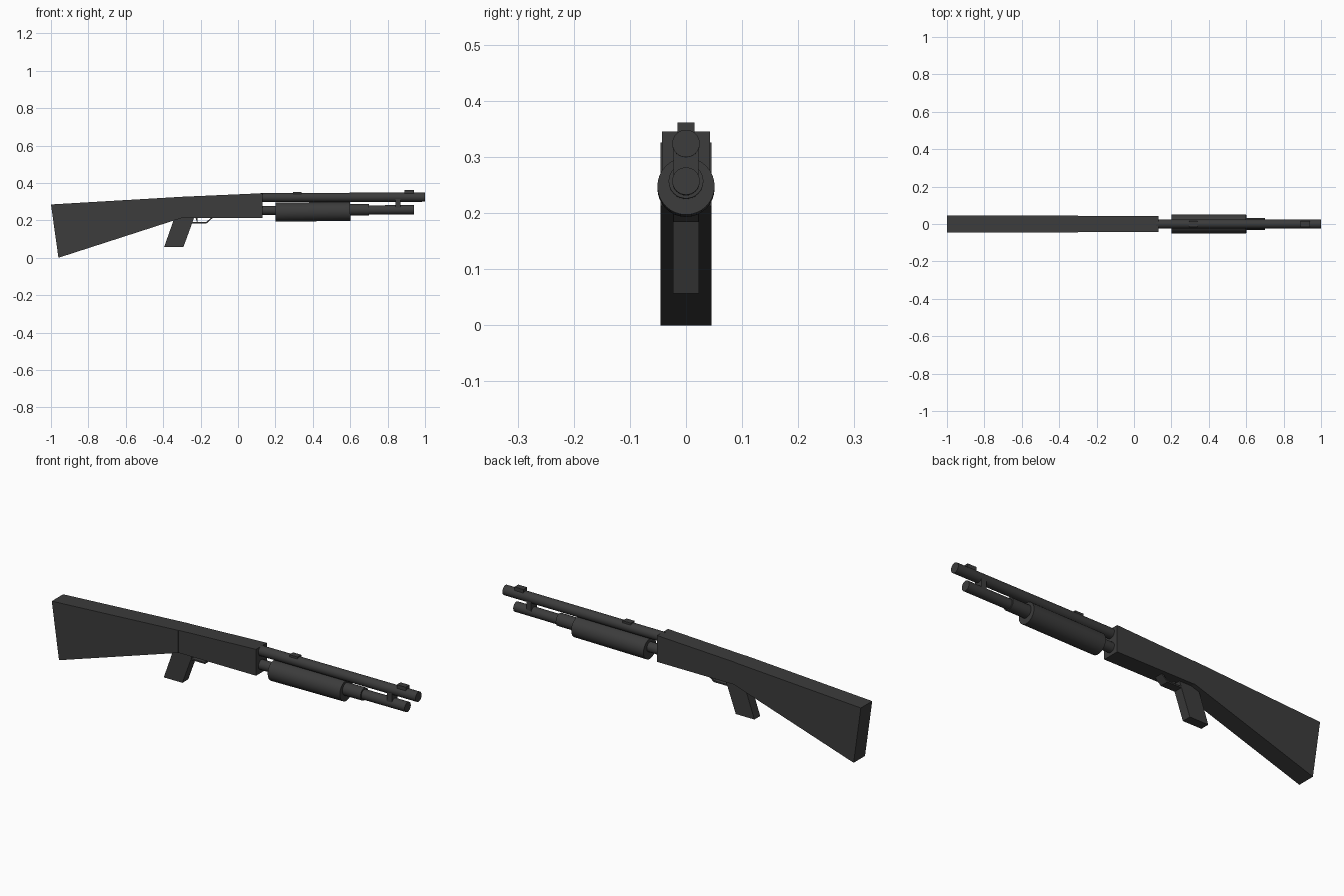
import bpy
import bmesh
from mathutils import Vector

if "Cube" in bpy.data.objects:
    bpy.data.objects.remove(bpy.data.objects["Cube"])

# One dark gunmetal colour
metal = bpy.data.materials.new("dark_gunmetal")
metal.use_nodes = True
colour = (0.045, 0.045, 0.045, 1)
metal.diffuse_color = colour
metal.node_tree.nodes["Principled BSDF"].inputs["Base Color"].default_value = colour


def finish(name, bm):
    bmesh.ops.recalc_face_normals(bm, faces=bm.faces)
    mesh = bpy.data.meshes.new(name)
    bm.to_mesh(mesh)
    bm.free()
    mesh.materials.append(metal)
    obj = bpy.data.objects.new(name, mesh)
    bpy.context.collection.objects.link(obj)
    return obj


def plate(name, profile, half_width):
    """Side profile in x and z, extruded evenly across y."""
    bm = bmesh.new()
    face = bm.faces.new([bm.verts.new((x, -half_width, z)) for x, z in profile])
    new = bmesh.ops.extrude_face_region(bm, geom=[face])["geom"]
    verts = [v for v in new if isinstance(v, bmesh.types.BMVert)]
    bmesh.ops.translate(bm, verts=verts, vec=(0, 2 * half_width, 0))
    return finish(name, bm)


def block(name, x0, x1, z0, z1, half_width):
    return plate(name, [(x0, z0), (x1, z0), (x1, z1), (x0, z1)], half_width)


def tube(name, x0, z0, x1, z1, radius):
    """Smooth capped cylinder between two points on the centre plane."""
    a, b = Vector((x0, 0, z0)), Vector((x1, 0, z1))
    bm = bmesh.new()
    bmesh.ops.create_cone(bm, cap_ends=True, segments=32, radius1=radius,
                          radius2=radius, depth=(b - a).length)
    bm.transform((b - a).to_track_quat("Z", "Y").to_matrix().to_4x4())
    bmesh.ops.translate(bm, verts=bm.verts, vec=(a + b) / 2)
    obj = finish(name, bm)
    bpy.ops.object.select_all(action="DESELECT")
    obj.select_set(True)
    bpy.context.view_layer.objects.active = obj
    bpy.ops.object.shade_smooth_by_angle(angle=0.6)
    return obj


# Stock, receiver and grip
plate("stock", [(-1, 0.285), (-0.96, 0.0), (-0.3, 0.213), (-0.3, 0.326)], 0.045)
plate("receiver", [(-0.3, 0.326), (-0.3, 0.213), (0.13, 0.213), (0.13, 0.345)], 0.043)
plate("grip", [(-0.34, 0.213), (-0.395, 0.057), (-0.292, 0.057), (-0.235, 0.213)], 0.023)

# Trigger guard strip and trigger
plate("trigger_guard", [(-0.25, 0.184), (-0.168, 0.184), (-0.134, 0.214),
                        (-0.143, 0.214), (-0.171, 0.191), (-0.25, 0.191)], 0.022)
plate("trigger", [(-0.228, 0.215), (-0.221, 0.194), (-0.215, 0.194), (-0.218, 0.215)], 0.006)

# Barrel, magazine tube and sliding forend
tube("barrel", 0.12, 0.322, 1.0, 0.324, 0.0245)
tube("magazine_tube", 0.12, 0.253, 0.94, 0.257, 0.0245)
tube("forend", 0.2, 0.244, 0.6, 0.248, 0.051)
tube("forend_collar", 0.59, 0.256, 0.7, 0.257, 0.031)

# Barrel clamp and sights
block("barrel_clamp", 0.842, 0.868, 0.255, 0.322, 0.022)
block("front_sight", 0.89, 0.94, 0.335, 0.361, 0.015)
block("rear_sight", 0.295, 0.34, 0.335, 0.352, 0.015)
